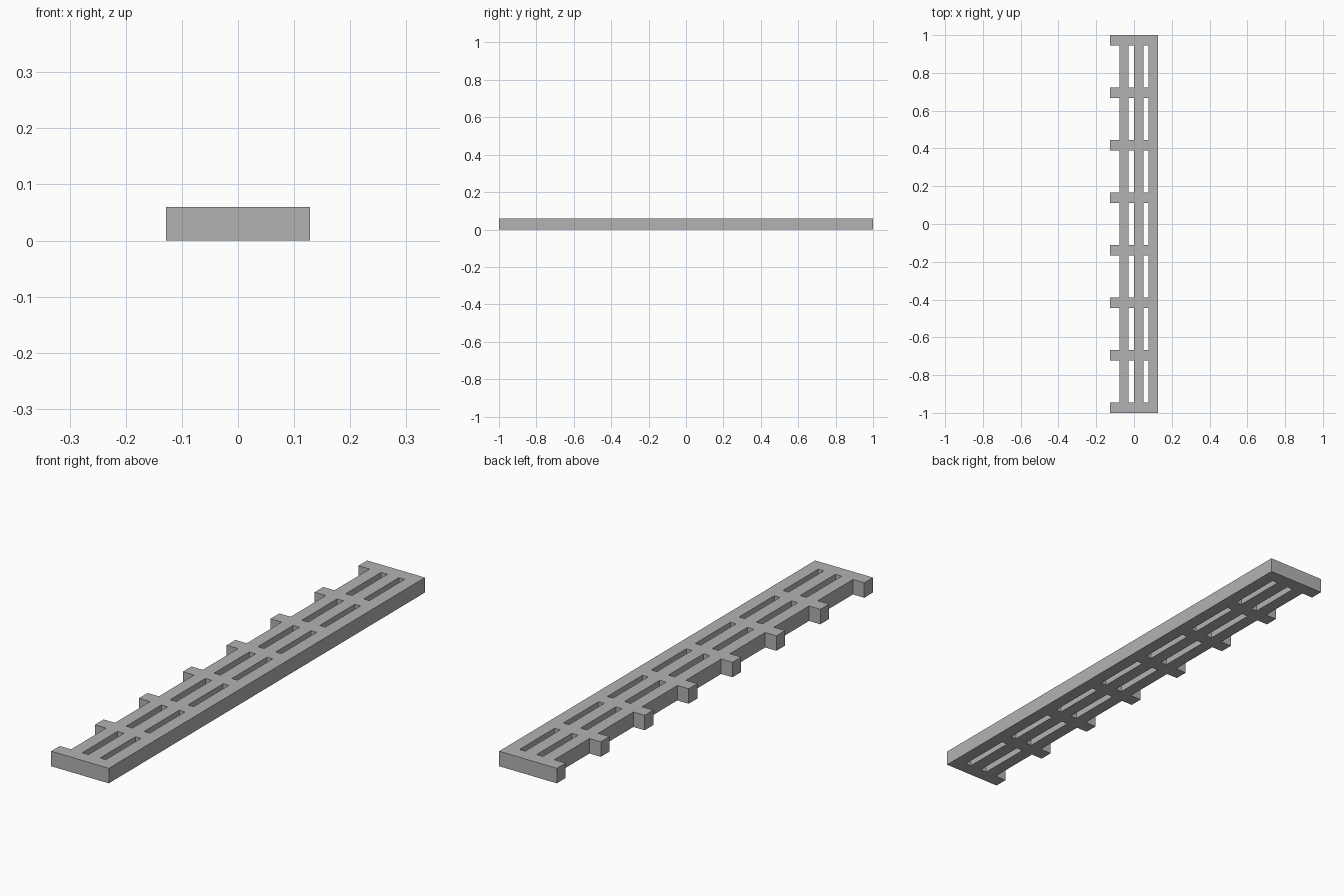
import bpy
import bmesh

if "Cube" in bpy.data.objects:
    bpy.data.objects.remove(bpy.data.objects["Cube"])

HEIGHT = 0.06
RUNGS = 8
RUNG_WIDTH = 0.055
RAILS = [(-0.078, -0.028), (0.0, 0.051), (0.076, 0.128)]
LEFT = -0.128

grey = bpy.data.materials.new("grey")
grey.diffuse_color = (0.45, 0.45, 0.45, 1)
grey.use_nodes = True
grey.node_tree.nodes["Principled BSDF"].inputs["Base Color"].default_value = grey.diffuse_color

# Column and row boundaries of the lattice
xs = [LEFT] + [x for rail in RAILS for x in rail]
pitch = (2 - RUNG_WIDTH) / (RUNGS - 1)
ys = []
for i in range(RUNGS):
    start = -1 + i * pitch
    ys += [start, start + RUNG_WIDTH]

# Flat plan: every cell on a rung, and the rail cells between rungs
bm = bmesh.new()
grid = [[bm.verts.new((x, y, 0)) for x in xs] for y in ys]
for j in range(len(ys) - 1):
    for i in range(len(xs) - 1):
        if j % 2 == 0 or i % 2 == 1:
            bm.faces.new((grid[j][i], grid[j][i + 1],
                          grid[j + 1][i + 1], grid[j + 1][i]))

# Raise the plan into a solid slab
raised = bmesh.ops.extrude_face_region(bm, geom=bm.faces[:], use_keep_orig=True)["geom"]
top = [g for g in raised if isinstance(g, bmesh.types.BMVert)]
bmesh.ops.translate(bm, verts=top, vec=(0, 0, HEIGHT))
bmesh.ops.recalc_face_normals(bm, faces=bm.faces[:])

mesh = bpy.data.meshes.new("slotted_rack")
bm.to_mesh(mesh)
bm.free()
mesh.materials.append(grey)
rack = bpy.data.objects.new("slotted_rack", mesh)
bpy.context.collection.objects.link(rack)
